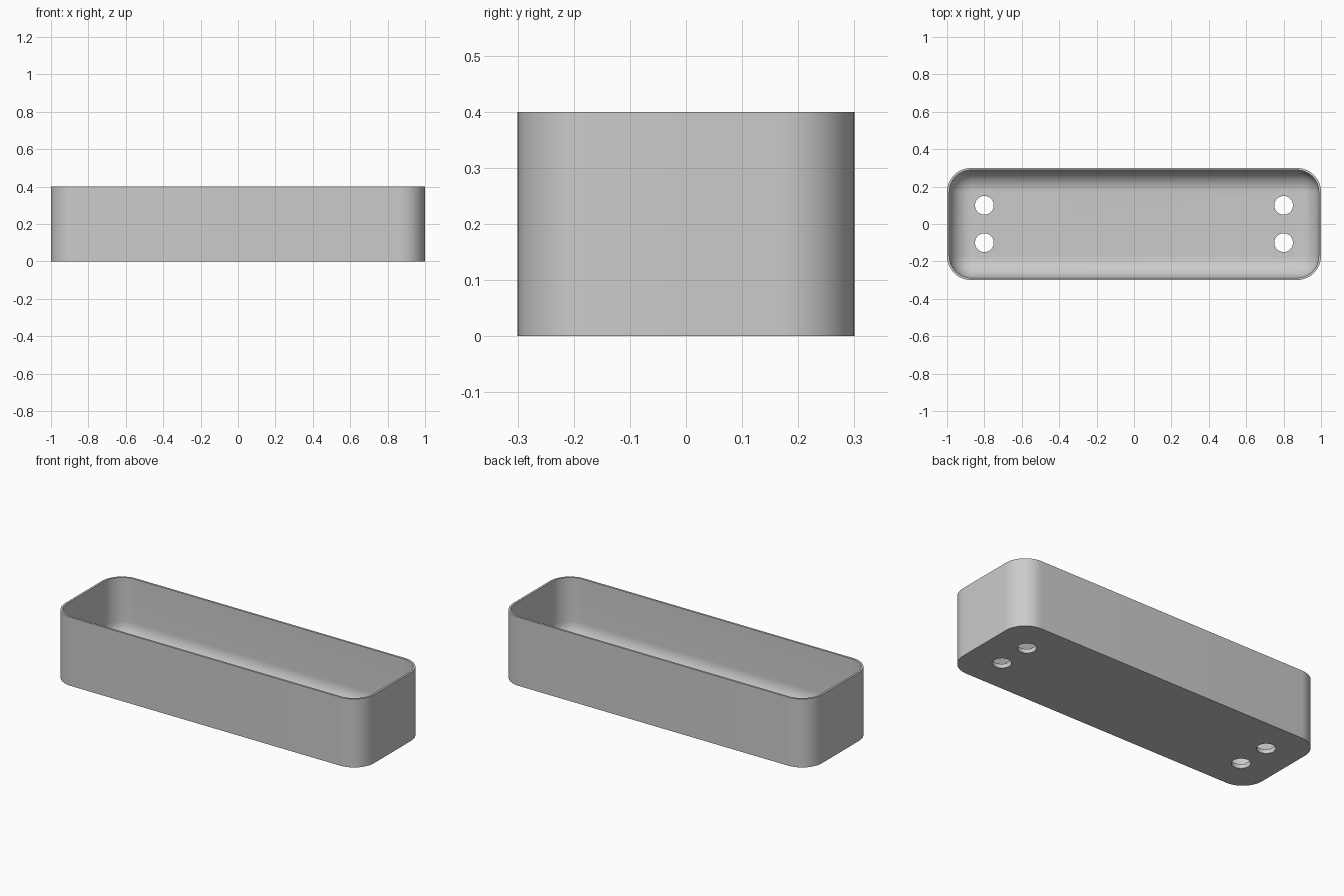
import bpy
import bmesh
import math

if "Cube" in bpy.data.objects:
    bpy.data.objects.remove(bpy.data.objects["Cube"])

HALF_X, HALF_Y, HEIGHT = 1.0, 0.3, 0.4
CORNER, WALL, FLOOR, FILLET = 0.13, 0.012, 0.03, 0.115
HOLE_R, RECESS_R = 0.05, 0.085
STEPS = 14

grey = bpy.data.materials.new("grey plastic")
grey.use_nodes = True
grey.diffuse_color = (0.6, 0.6, 0.6, 1)
grey.node_tree.nodes["Principled BSDF"].inputs["Base Color"].default_value = (0.6, 0.6, 0.6, 1)


def rounded_ring(bm, inset, z):
    """Rounded rectangle, inset from the outer outline."""
    r = CORNER - inset
    ring = []
    for q, (sx, sy) in enumerate([(1, 1), (-1, 1), (-1, -1), (1, -1)]):
        for i in range(STEPS + 1):
            a = math.pi / 2 * (q + i / STEPS)
            ring.append(bm.verts.new((sx * (HALF_X - CORNER) + r * math.cos(a),
                                      sy * (HALF_Y - CORNER) + r * math.sin(a), z)))
    return ring


def make_object(name, bm):
    bmesh.ops.recalc_face_normals(bm, faces=bm.faces)
    mesh = bpy.data.meshes.new(name)
    bm.to_mesh(mesh)
    bm.free()
    mesh.materials.append(grey)
    obj = bpy.data.objects.new(name, mesh)
    bpy.context.collection.objects.link(obj)
    return obj


# Tray: outer wall, rim, inner wall, rounded inner edge and floor
bm = bmesh.new()
profile = [(0, 0), (0, HEIGHT), (WALL, HEIGHT)]
for i in range(STEPS + 1):
    a = math.pi / 2 * i / STEPS
    profile.append((WALL + FILLET * (1 - math.cos(a)), FLOOR + FILLET * (1 - math.sin(a))))
rings = [rounded_ring(bm, inset, z) for inset, z in profile]
for low, high in zip(rings, rings[1:]):
    n = len(low)
    for i in range(n):
        j = (i + 1) % n
        bm.faces.new((low[i], low[j], high[j], high[i]))
bm.faces.new(rings[0])
bm.faces.new(rings[-1])
tray = make_object("tray", bm)


def add_prism(bm, outline, z0, z1):
    base = [bm.verts.new((x, y, z0)) for x, y in outline]
    top = [bm.verts.new((x, y, z1)) for x, y in outline]
    bm.faces.new(base)
    bm.faces.new(top)
    for i in range(len(base)):
        j = (i + 1) % len(base)
        bm.faces.new((base[i], base[j], top[j], top[i]))


def cut(name, outline, z0, z1):
    """Cut the same outline at all four screw positions."""
    bm = bmesh.new()
    for cx in (-0.8, 0.8):
        for cy in (-0.1, 0.1):
            add_prism(bm, [(cx + x, cy + y) for x, y in outline], z0, z1)
    cutter = make_object(name, bm)
    cutter.hide_render = True
    mod = tray.modifiers.new(name, "BOOLEAN")
    mod.operation = "DIFFERENCE"
    mod.solver = "EXACT"
    mod.object = cutter
    bpy.context.view_layer.objects.active = tray
    bpy.ops.object.modifier_apply(modifier=name)
    bpy.data.objects.remove(cutter)


# Round screw holes through the floor
circle = [(HOLE_R * math.cos(math.tau * i / 40), HOLE_R * math.sin(math.tau * i / 40))
          for i in range(40)]
cut("screw_holes", circle, -0.1, 0.1)

# Shallow recesses with flat sides and curved ends around the holes
half_w = HOLE_R + 0.001
start = math.acos(half_w / RECESS_R)
arc = [start + (math.pi - 2 * start) * i / 12 for i in range(13)]
slot = [(RECESS_R * math.cos(a + turn), RECESS_R * math.sin(a + turn))
        for turn in (0, math.pi) for a in arc]
cut("screw_recesses", slot, FLOOR - 0.006, 0.15)

# Smooth curved walls, sharp rim and hole edges
bpy.ops.object.select_all(action="DESELECT")
tray.select_set(True)
bpy.context.view_layer.objects.active = tray
bpy.ops.object.shade_smooth_by_angle(angle=math.radians(30))
